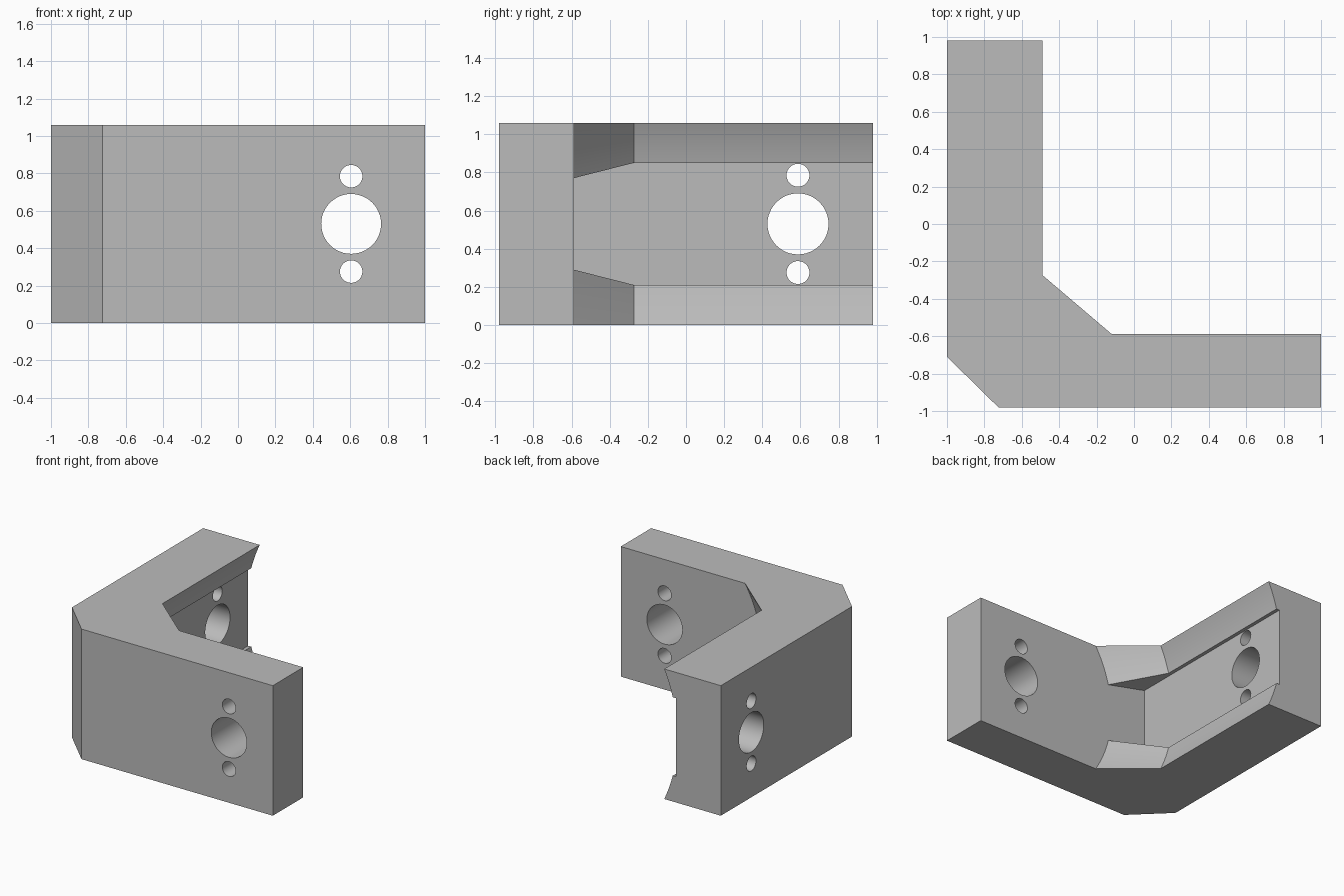
import bpy, bmesh, math
from mathutils import Matrix, Vector

if "Cube" in bpy.data.objects:
    bpy.data.objects.remove(bpy.data.objects["Cube"])

HEIGHT, DEPTH = 1.06, 0.98
MID = HEIGHT / 2
INNER = -0.588          # inner face of the front arm


def make_object(name, bm):
    bmesh.ops.recalc_face_normals(bm, faces=bm.faces)
    mesh = bpy.data.meshes.new(name)
    bm.to_mesh(mesh)
    bm.free()
    obj = bpy.data.objects.new(name, mesh)
    bpy.context.collection.objects.link(obj)
    return obj


def loft(name, sections):
    """Skin a list of closed rings that have equal point counts."""
    bm = bmesh.new()
    rings = [[bm.verts.new(p) for p in ring] for ring in sections]
    for a, b in zip(rings, rings[1:]):
        for i in range(len(a)):
            j = (i + 1) % len(a)
            bm.faces.new((a[i], a[j], b[j], b[i]))
    bm.faces.new(rings[0])
    bm.faces.new(rings[-1])
    return make_object(name, bm)


def recess_section(y, edge_x, radius, lip):
    """Concave lips above and below an undercut flat floor, open to the left."""
    steps, reach = 12, 0.6
    rim = math.sqrt(radius**2 - MID**2)
    half = [(-0.595, 0.32)]
    for i in range(steps + 1):
        t = lip + (reach - lip) * i / steps
        half.append((edge_x + rim - math.sqrt(radius**2 - t**2), t))
    half.append((1.3, reach))
    ring = half + [(x, -t) for x, t in reversed(half)]
    return [(x, y, MID + t) for x, t in ring]


def cut(target, cutter):
    cutter.hide_render = True
    mod = target.modifiers.new(cutter.name, "BOOLEAN")
    mod.operation, mod.solver, mod.object = "DIFFERENCE", "EXACT", cutter
    bpy.context.view_layer.objects.active = target
    bpy.ops.object.modifier_apply(modifier=mod.name)
    bpy.data.objects.remove(cutter)


# Solid block with a chamfered outer corner
outline = [(-1, DEPTH), (1, DEPTH), (1, -DEPTH), (-0.725, -DEPTH), (-1, -0.71)]
bracket = loft("corner_bracket", [[(x, y, z) for x, y in outline] for z in (0, HEIGHT)])

# Clear the inner corner, leaving two arms, the web and the undercut recess
cut(bracket, loft("inner_cutter", [
    recess_section(1.2, -0.49, 1.25, 0.32),
    recess_section(-0.273, -0.49, 1.25, 0.32),
    recess_section(INNER, -0.12, 1.0, 0.24),
]))

# Large centre hole with a small hole above and below, through each arm
for centre, axis in (((0.605, -0.78), "X"), ((-0.78, 0.587), "Y")):
    for offset, radius in ((0, 0.16), (0.255, 0.06), (-0.255, 0.06)):
        bm = bmesh.new()
        place = Matrix.Translation(Vector((*centre, MID + offset)))
        bmesh.ops.create_cone(bm, cap_ends=True, segments=48, radius1=radius,
                              radius2=radius, depth=0.9,
                              matrix=place @ Matrix.Rotation(math.pi / 2, 4, axis))
        cut(bracket, make_object("hole_cutter", bm))

# Plain grey finish
grey = bpy.data.materials.new("plain_grey")
grey.use_nodes = True
colour = (0.5, 0.5, 0.5, 1)
grey.diffuse_color = colour
grey.node_tree.nodes["Principled BSDF"].inputs["Base Color"].default_value = colour
bracket.data.materials.clear()
bracket.data.materials.append(grey)

# Smooth curved surfaces, crisp edges
bpy.ops.object.select_all(action="DESELECT")
bracket.select_set(True)
bpy.context.view_layer.objects.active = bracket
bpy.ops.object.shade_smooth_by_angle(angle=math.radians(25))
